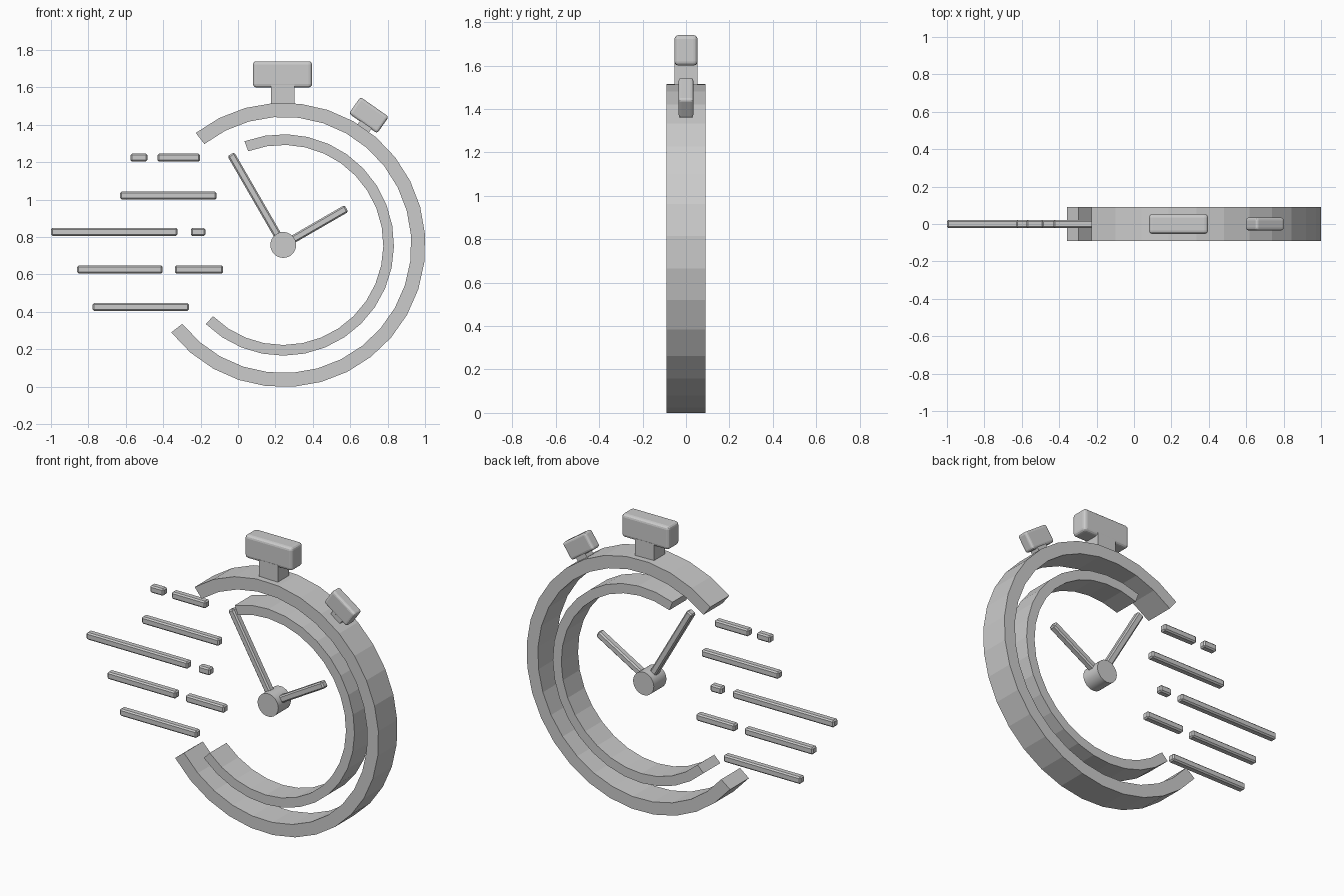
import bpy, bmesh
from math import radians, cos, sin

if "Cube" in bpy.data.objects:
    bpy.data.objects.remove(bpy.data.objects["Cube"])

CX, CZ = 0.242, 0.758   # dial centre


def finish(name, bm):
    bmesh.ops.recalc_face_normals(bm, faces=bm.faces)
    me = bpy.data.meshes.new(name)
    bm.to_mesh(me)
    bm.free()
    ob = bpy.data.objects.new(name, me)
    bpy.context.collection.objects.link(ob)
    return ob


def arc(name, r_in, r_out, a0, a1, segs, half):
    """Open ring with a rectangular section, swept from a0 to a1 degrees."""
    bm = bmesh.new()
    rows = []
    for i in range(segs + 1):
        a = radians(a0 + (a1 - a0) * i / segs)
        rows.append([bm.verts.new((CX + r * cos(a), y, CZ + r * sin(a)))
                     for r, y in ((r_in, -half), (r_out, -half), (r_out, half), (r_in, half))])
    for p, q in zip(rows, rows[1:]):
        for k in range(4):
            n = (k + 1) % 4
            bm.faces.new((p[k], p[n], q[n], q[k]))
    bm.faces.new(rows[0])
    bm.faces.new(rows[-1])
    return finish(name, bm)


def box(name, x, z, length, half, height, angle=0, bevel=0.0, segs=1):
    """Box centred on (x, z), its length turned by angle in the front plane."""
    bm = bmesh.new()
    bmesh.ops.create_cube(bm, size=1)
    bmesh.ops.scale(bm, vec=(length, 2 * half, height), verts=bm.verts)
    ob = finish(name, bm)
    ob.location = (x, 0, z)
    ob.rotation_euler = (0, -radians(angle), 0)
    if bevel:
        m = ob.modifiers.new("Bevel", 'BEVEL')
        m.width, m.segments = bevel, segs
    return ob


def radial(r, angle):
    a = radians(angle)
    return CX + r * cos(a), CZ + r * sin(a)


# Case ring and inner dial ring, both open on the left
arc("case_ring", 0.685, 0.76, 128, -142, 24, 0.09)
arc("dial_ring", 0.535, 0.592, 110.5, -134.5, 22, 0.08)

# Crown on its stem
box("crown_stem", 0.24, 1.555, 0.125, 0.053, 0.12)
box("crown", 0.238, 1.67, 0.316, 0.053, 0.14, bevel=0.018, segs=3)

# Side button on its stem, square to the ring
box("side_button_stem", *radial(0.775, 55.5), 0.075, 0.03, 0.07, angle=-35)
box("side_button", *radial(0.831, 56.6), 0.185, 0.034, 0.108, angle=-35, bevel=0.014, segs=3)

# Hub and the two hands
bpy.ops.mesh.primitive_cylinder_add(vertices=32, radius=0.069, depth=0.12,
                                    location=(CX, 0, CZ), rotation=(radians(90), 0, 0))
bpy.context.object.name = "hub"
bpy.ops.object.shade_smooth_by_angle()
for name, length, angle in (("long_hand", 0.56, 120), ("short_hand", 0.39, 30)):
    box(name, *radial(length / 2 + 0.02, angle), length - 0.04, 0.022, 0.042,
        angle=angle, bevel=0.008)

# Speed lines: left x, right x, height
LINES = ((-0.575, -0.485, 1.225), (-0.43, -0.203, 1.225), (-0.63, -0.115, 1.022),
         (-1.0, -0.323, 0.828), (-0.252, -0.175, 0.828), (-0.86, -0.403, 0.627),
         (-0.338, -0.08, 0.627), (-0.777, -0.263, 0.427))
for i, (a, b, z) in enumerate(LINES, 1):
    box(f"speed_line_{i}", (a + b) / 2, z, b - a, 0.022, 0.043, bevel=0.008)
